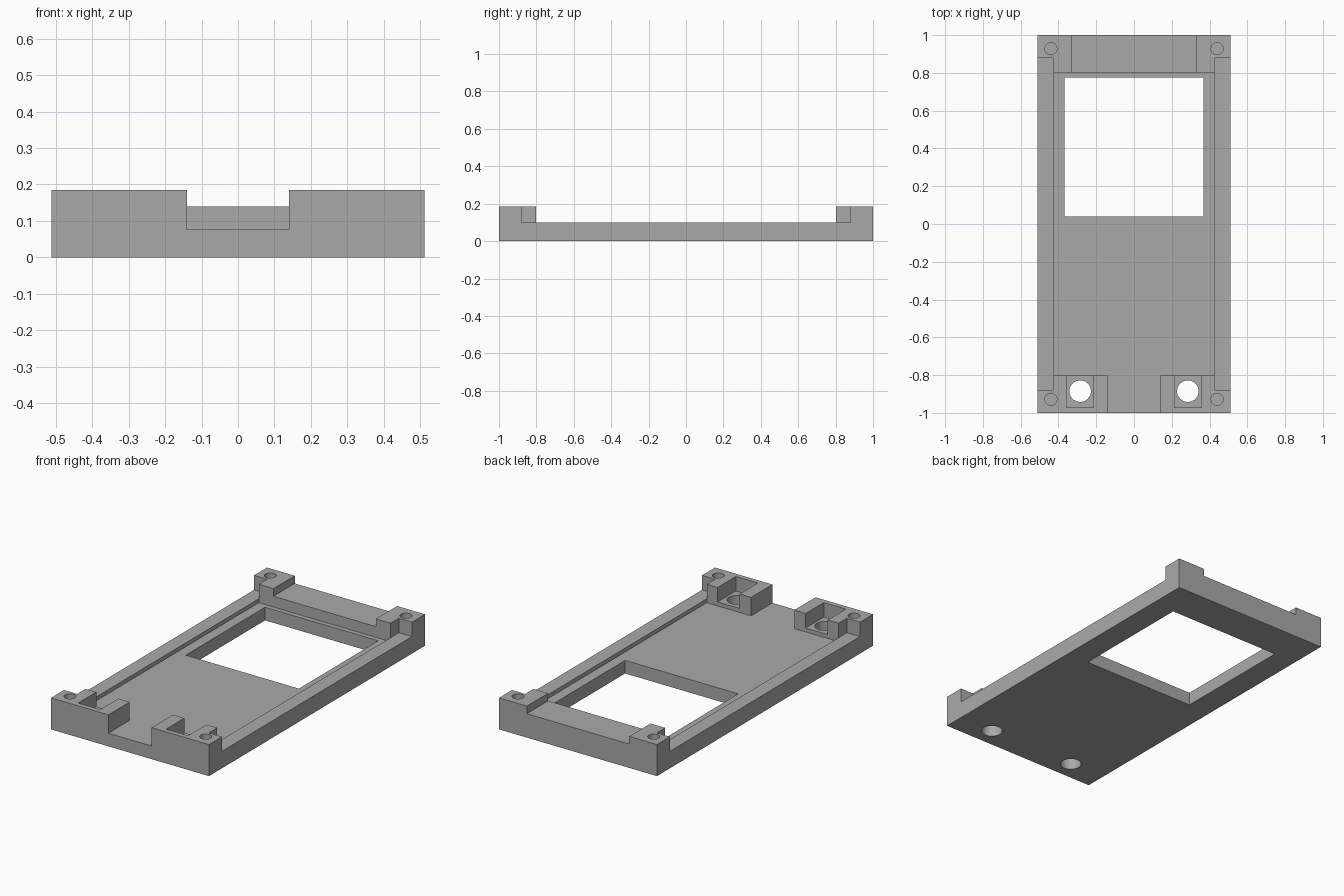
import bpy

default = bpy.data.objects.get("Cube")
if default:
    bpy.data.objects.remove(default, do_unlink=True)

HALF_W, HALF_L, HEIGHT = 0.512, 1.0, 0.185
FLOOR, RAIL, BACK_BAR = 0.077, 0.10, 0.14
INNER_X, INNER_Y, RAIL_Y = 0.427, 0.803, 0.88
ABOVE = HEIGHT + 0.1

grey = bpy.data.materials.new("plain grey")
grey.use_nodes = True
colour = (0.4, 0.4, 0.4, 1)
grey.diffuse_color = colour
grey.node_tree.nodes["Principled BSDF"].inputs["Base Color"].default_value = colour


def box(name, x0, x1, y0, y1, z0, z1):
    bpy.ops.mesh.primitive_cube_add(
        size=1, location=((x0 + x1) / 2, (y0 + y1) / 2, (z0 + z1) / 2))
    obj = bpy.context.object
    obj.name = name
    obj.scale = (x1 - x0, y1 - y0, z1 - z0)
    bpy.ops.object.transform_apply(location=True, rotation=False, scale=True)
    obj.data.materials.append(grey)
    return obj


def drill(name, x, y, radius, z0):
    bpy.ops.mesh.primitive_cylinder_add(
        vertices=48, radius=radius, depth=ABOVE - z0,
        location=(x, y, (ABOVE + z0) / 2))
    obj = bpy.context.object
    obj.name = name
    obj.data.materials.append(grey)
    return obj


def cut(target, cutter):
    mod = target.modifiers.new(cutter.name, "BOOLEAN")
    mod.operation = "DIFFERENCE"
    mod.solver = "EXACT"
    mod.object = cutter
    bpy.context.view_layer.objects.active = target
    bpy.ops.object.modifier_apply(modifier=mod.name)
    bpy.data.objects.remove(cutter, do_unlink=True)


# Solid tray blank
tray = box("tray_frame", -HALF_W, HALF_W, -HALF_L, HALF_L, 0, HEIGHT)

# Recessed floor, front opening, lowered back bar and display window
cut(tray, box("floor_recess", -INNER_X, INNER_X, -INNER_Y, INNER_Y, FLOOR, ABOVE))
cut(tray, box("front_opening", -0.14, 0.14, -1.1, -0.7, FLOOR, ABOVE))
cut(tray, box("back_lowering", -0.332, 0.332, 0.7, 1.1, BACK_BAR, ABOVE))
cut(tray, box("window_opening", -0.367, 0.367, 0.04, 0.775, -0.1, ABOVE))

for side in (-1, 1):
    # Low side rail between the corner blocks
    xs = sorted((side * INNER_X, side * 0.6))
    cut(tray, box("rail_lowering", *xs, -RAIL_Y, RAIL_Y, RAIL, ABOVE))
    # Pocket in the front block with a through hole
    xs = sorted((side * 0.214, side * 0.357))
    cut(tray, box("front_pocket", *xs, -0.971, -0.7, RAIL, ABOVE))
    cut(tray, drill("pocket_hole", side * 0.285, -0.885, 0.057, -0.1))
    # Blind screw holes in the corners
    for end in (-1, 1):
        cut(tray, drill("screw_hole", side * 0.44, end * 0.928, 0.032, 0.06))

bpy.ops.object.select_all(action="DESELECT")
tray.select_set(True)
bpy.context.view_layer.objects.active = tray
bpy.ops.object.shade_smooth_by_angle()
